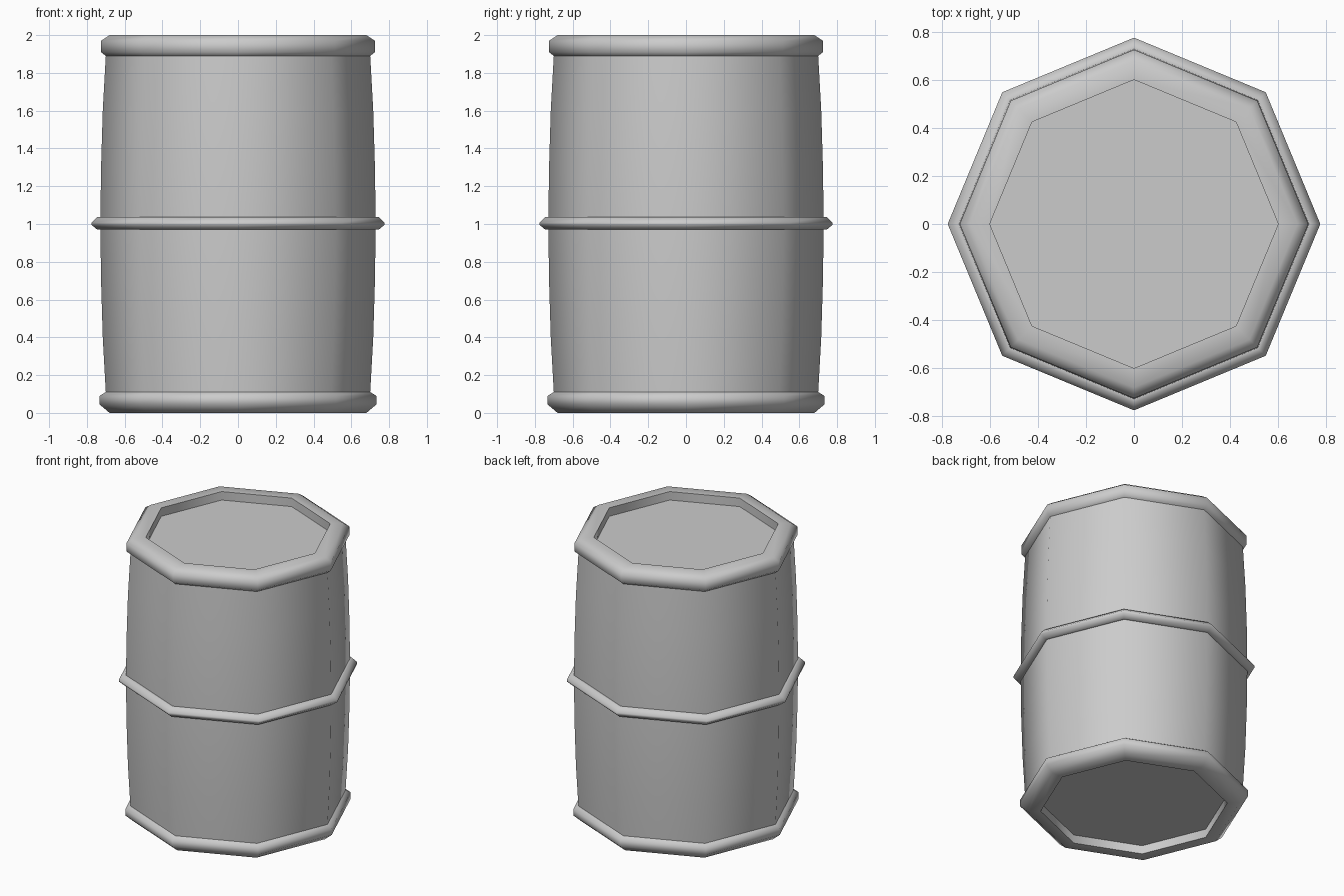
import bpy
import math

if "Cube" in bpy.data.objects:
    bpy.data.objects.remove(bpy.data.objects["Cube"])

SIDES = 8


def lathe(name, profile):
    """Revolve an (r, z) profile, outside running upwards, into an eight-sided shell."""
    verts, rings, faces = [], [], []
    for r, z in profile:
        if r == 0:
            rings.append([len(verts)] * SIDES)
            verts.append((0, 0, z))
        else:
            rings.append([len(verts) + i for i in range(SIDES)])
            for i in range(SIDES):
                a = math.tau * i / SIDES
                verts.append((r * math.cos(a), r * math.sin(a), z))
    for low, high in zip(rings, rings[1:]):
        if low[0] == low[1]:        # disc facing down
            faces.append(high[::-1])
        elif high[0] == high[1]:    # disc facing up
            faces.append(low)
        else:
            for i in range(SIDES):
                j = (i + 1) % SIDES
                faces.append((low[i], low[j], high[j], high[i]))
    mesh = bpy.data.meshes.new(name)
    mesh.from_pydata(verts, [], faces)
    mesh.shade_smooth()
    mesh.set_sharp_from_angle(angle=math.radians(60))
    obj = bpy.data.objects.new(name, mesh)
    bpy.context.collection.objects.link(obj)
    return obj


# Slightly bulging barrel wall
lathe("barrel_wall", [(0.70, 0.11), (0.716, 0.4), (0.725, 0.7), (0.729, 1.0),
                      (0.725, 1.3), (0.716, 1.6), (0.70, 1.89)])

# Rolled rims around both ends
lathe("bottom_rim", [(0.60, 0.06), (0.60, 0.0), (0.68, 0.0), (0.733, 0.045),
                     (0.733, 0.09), (0.70, 0.11)])
lathe("top_rim", [(0.70, 1.89), (0.725, 1.91), (0.725, 1.97), (0.68, 2.0),
                  (0.60, 2.0), (0.60, 1.94)])

# Raised hoop round the middle
lathe("middle_hoop", [(0.728, 0.97), (0.745, 0.97), (0.775, 0.995), (0.775, 1.008),
                      (0.745, 1.037), (0.728, 1.037)])

# Recessed end plates
lathe("bottom_plate", [(0, 0.06), (0.60, 0.06)])
lathe("lid", [(0.60, 1.94), (0, 1.94)])
